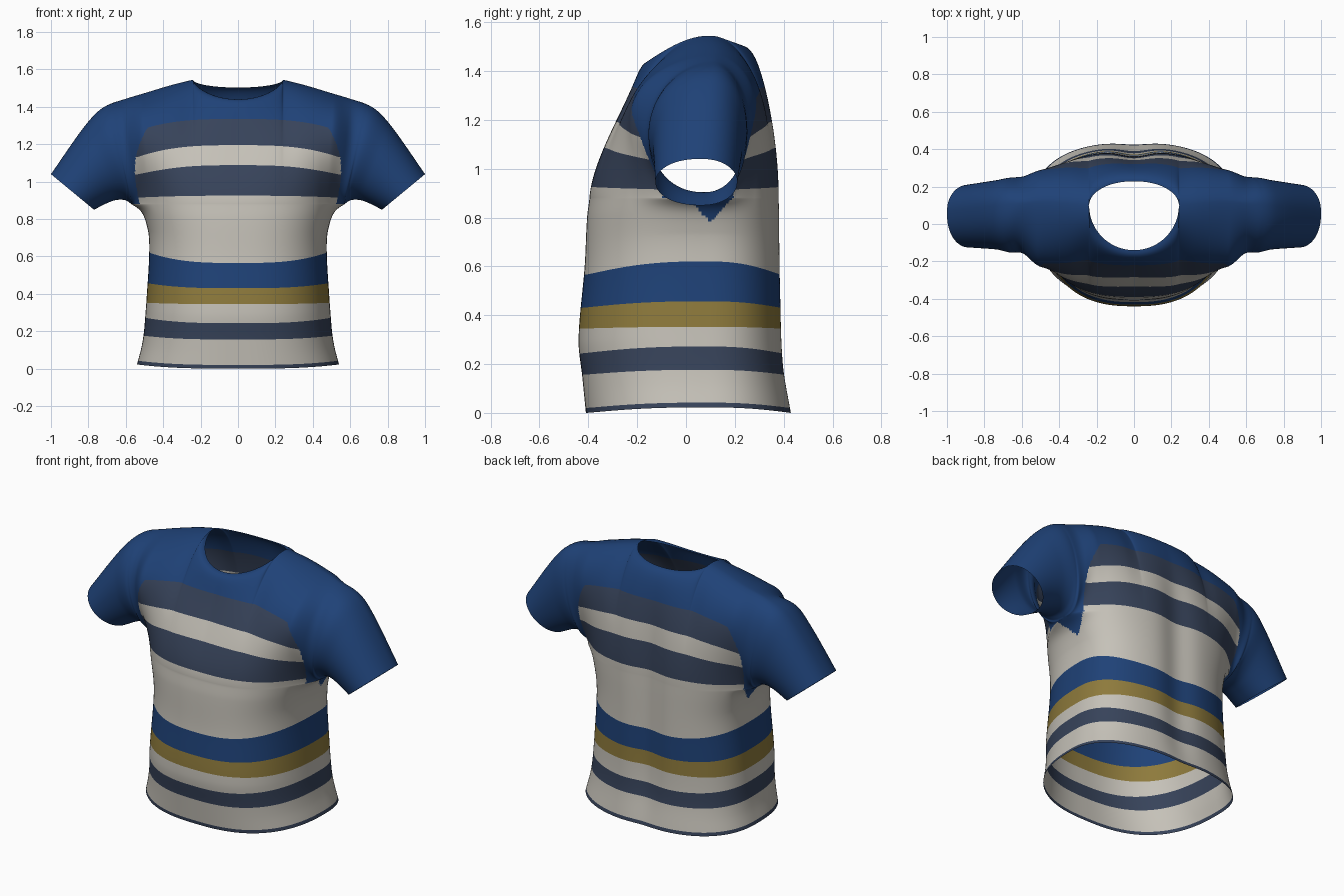
import bpy, bmesh
from math import sin, cos, pi, exp

if "Cube" in bpy.data.objects:
    bpy.data.objects.remove(bpy.data.objects["Cube"])


def curve(pts, x):
    """Smooth curve through (x, value) points."""
    x = min(max(x, pts[0][0]), pts[-1][0])
    i = 0
    while i < len(pts) - 2 and x > pts[i + 1][0]:
        i += 1

    def slope(k):
        a, b = pts[max(k - 1, 0)], pts[min(k + 1, len(pts) - 1)]
        return (b[1] - a[1]) / (b[0] - a[0])
    (x0, y0), (x1, y1) = pts[i], pts[i + 1]
    h = x1 - x0
    t = (x - x0) / h
    return (y0 * (1 + 2 * t) * (1 - t) ** 2 + slope(i) * h * t * (1 - t) ** 2
            + y1 * t * t * (3 - 2 * t) + slope(i + 1) * h * t * t * (t - 1))


def smooth(a, b, x):
    t = min(max((x - a) / (b - a), 0), 1)
    return t * t * (3 - 2 * t)


# Torso profiles by height, plus the flare into the armpit
JOIN, CY, ARM = 0.88, 0.08, 0.57
WIDTH = [(0, .54), (.1, .515), (.2, .50), (.35, .49), (.55, .475), (.7, .48), (.88, .515)]
FLARE = [(.7, 0), (.8, .006), (.84, .02), (.88, .055)]
FRONT = [(0, -.41), (.15, -.425), (.3, -.44), (.6, -.415), (.8, -.405), (.88, -.395)]
BACK = [(0, .435), (.2, .405), (.5, .395), (.8, .39), (.88, .388)]
# Shoulder line and underarm line
SHOULDER_Z = [(.24, 1.545), (.35, 1.518), (.5, 1.473), (.6, 1.443), (.7, 1.408), (.76, 1.365), (.84, 1.27), (1, 1.04)]
SHOULDER_Y = [(.24, .10), (.5, .12), (.7, .10), (1, .06)]
UNDER_Z = [(.57, .88), (.6, .9), (.65, .902), (.7, .885), (.77, .85)]
# Fullness of the cloth from centre (0) to armhole (1) to cuff (2)
FULL_F = [(0, -.075), (.25, -.05), (.4, .0), (.7, .12), (.85, .205), (1, .25), (1.4, .22), (2, .185)]
FULL_B = [(0, -.01), (.25, .0), (.4, .025), (.7, .075), (.85, .12), (1, .15), (1.4, .15), (2, .15)]
# Stripe sag toward the sides, stripe heights, sleeve seam
SAG = [(0, -.018), (.16, -.02), (.24, -.03), (.345, -.008), (.43, -.03), (.56, -.065), (.75, -.025), (.88, 0), (1, .03), (1.1, .05), (1.4, .05)]
STRIPES = [(.02, 1), (.156, 0), (.243, 1), (.345, 0), (.43, 3), (.565, 2), (.925, 0), (1.088, 1), (1.195, 0), (1.335, 1), (9, 2)]
SEAM = [(.75, .48), (.9, .53), (1.1, .55), (1.25, .505), (1.34, .44)]


def ring(c, z, side):
    """Point on the torso ring; c runs from centre (0) to side (1)."""
    a = curve(WIDTH, z) + (curve(FLARE, z) * smooth(.6, 1, c) if z > .7 else 0)
    depth = curve(FRONT, z) - CY if side < 0 else curve(BACK, z) - CY
    sx, sy = sin(c * pi / 2) ** .8, max(cos(c * pi / 2), 0) ** .8
    return a * sx, CY + depth * sy


def groove(x, y, z, side):
    """Hollow along the spine."""
    return y - (.028 * exp(-(x / .1) ** 2) * exp(-((z - .65) / .65) ** 4) if side > 0 else 0)


def sag(x, v):
    return curve(SAG, v) * min(abs(x) / .5, 1.08) ** 3


def lower(c, v, side):
    x, y = ring(c, v, side)
    z = v - sag(x, v)
    return x, groove(x, y, z, side), z


def strip(c, t, side):
    """Point on a strip that climbs from the chest or underarm to the neck or shoulder."""
    if c <= 1:
        lx, ly = ring(c, JOIN, side)
        lz = JOIN
    else:
        lx, ly = ARM + .2 * (c - 1), CY - .02 * (c - 1)
        lz = curve(UNDER_Z, lx)
    if c <= .25:                               # neckline
        f = c / .25 * pi / 2
        k = max(cos(f), 0)
        ux = .24 * sin(f)
        uy = .10 + (-.24 if side < 0 else .13) * k
        uz = 1.545 - (.105 * k ** 1.3 if side < 0 else .042 * k)
    else:                                      # shoulder and sleeve
        ux = .24 + .45 * (c - .25) / .75 if c <= 1 else .69 + .31 * (c - 1)
        uy, uz = curve(SHOULDER_Y, ux), curve(SHOULDER_Z, ux)
    w = smooth(.7, 1, c)
    s = sin(pi * t / 2) * (1 - w) + (1 - cos(pi * t)) / 2 * w
    r = (1 - cos(pi * t / 2)) * (1 - w) + (1 - (1 - t) ** 3) * w
    full = curve(FULL_F if side < 0 else FULL_B, c)
    x, z = lx + (ux - lx) * s, lz + (uz - lz) * s
    y = ly + (uy - ly) * r + side * full * max(sin(pi * t), 0) ** (1.5 - .6 * w)
    return x, groove(x, y, z, side), z


# Rows of the upper half follow the stripe edges
CHEST = [s[0] for s in STRIPES[6:10]]
SEGS = 22
knot_cache = {}


def knots(c, side):
    """Positions on a strip where it crosses each stripe edge."""
    key = (c, side)
    if key not in knot_cache:
        ts = [0]
        for level in CHEST:
            a, b = 0, 1
            for _ in range(18):
                m = (a + b) / 2
                x, y, z = strip(c, m, side)
                a, b = (m, b) if z + sag(x, z) < level else (a, m)
            ts.append(a)
        knot_cache[key] = ts + [1]
    return knot_cache[key]


def upper(c, row, side):
    ts = knots(min(c, 1), side)
    i = min(int(row / SEGS), len(ts) - 2)
    f = row / SEGS - i
    return strip(c, ts[i] + (ts[i + 1] - ts[i]) * f, side)


def add_grid(bm, point, us, vs, side, colour):
    rows = [[bm.verts.new(point(u, v, side)) for u in us] for v in vs]
    for j in range(len(vs) - 1):
        for i in range(len(us) - 1):
            q = [rows[j][i], rows[j][i + 1], rows[j + 1][i + 1], rows[j + 1][i]]
            f = bm.faces.new(q if side < 0 else q[::-1])
            f.material_index = colour(f, (us[i] + us[i + 1]) / 2, (vs[j] + vs[j + 1]) / 2)


def torso_colour(f, c, v):
    x, y, z = f.calc_center_median()
    if x > .44 and z > .78 + abs(y - .1) * 1.1:   # underarm gusset
        return 2
    return next(m for top, m in STRIPES if v < top)


def yoke_colour(f, c, row):
    x, y, z = f.calc_center_median()
    if c > 1 or x > curve(SEAM, z):
        return 2
    return STRIPES[6 + int(row / SEGS)][1]


bm = bmesh.new()
levels = [0] + [s[0] for s in STRIPES[:6]] + [JOIN]
heights = [0]
for a, b in zip(levels, levels[1:]):
    n = max(2, round((b - a) / .01))
    heights += [a + (b - a) * (k + 1) / n for k in range(n)]
body_cols = [i / 110 for i in range(111)]
sleeve_cols = [1 + i / 30 for i in range(1, 31)]
climb = list(range(SEGS * 5 + 1))
for side in (-1, 1):
    add_grid(bm, lower, body_cols, heights, side, torso_colour)
    add_grid(bm, upper, body_cols + sleeve_cols, climb, side, yoke_colour)
bmesh.ops.remove_doubles(bm, verts=bm.verts, dist=.0003)

mesh = bpy.data.meshes.new("shirt")
bm.to_mesh(mesh)
bm.free()
shirt = bpy.data.objects.new("shirt", mesh)
bpy.context.collection.objects.link(shirt)
for name, col in (("off_white", (.56, .535, .48)), ("slate_navy", (.038, .056, .102)),
                  ("royal_blue", (.0135, .054, .185)), ("mustard", (.27, .195, .045))):
    mat = bpy.data.materials.new(name)
    mat.diffuse_color = (*col, 1)
    mat.use_nodes = True
    mat.node_tree.nodes["Principled BSDF"].inputs["Base Color"].default_value = mat.diffuse_color
    mesh.materials.append(mat)

# Left half by mirroring
mirror = shirt.modifiers.new("mirror", 'MIRROR')
mirror.merge_threshold = .0005
bpy.context.view_layer.objects.active = shirt
shirt.select_set(True)
bpy.ops.object.shade_smooth_by_angle(angle=1.2)
